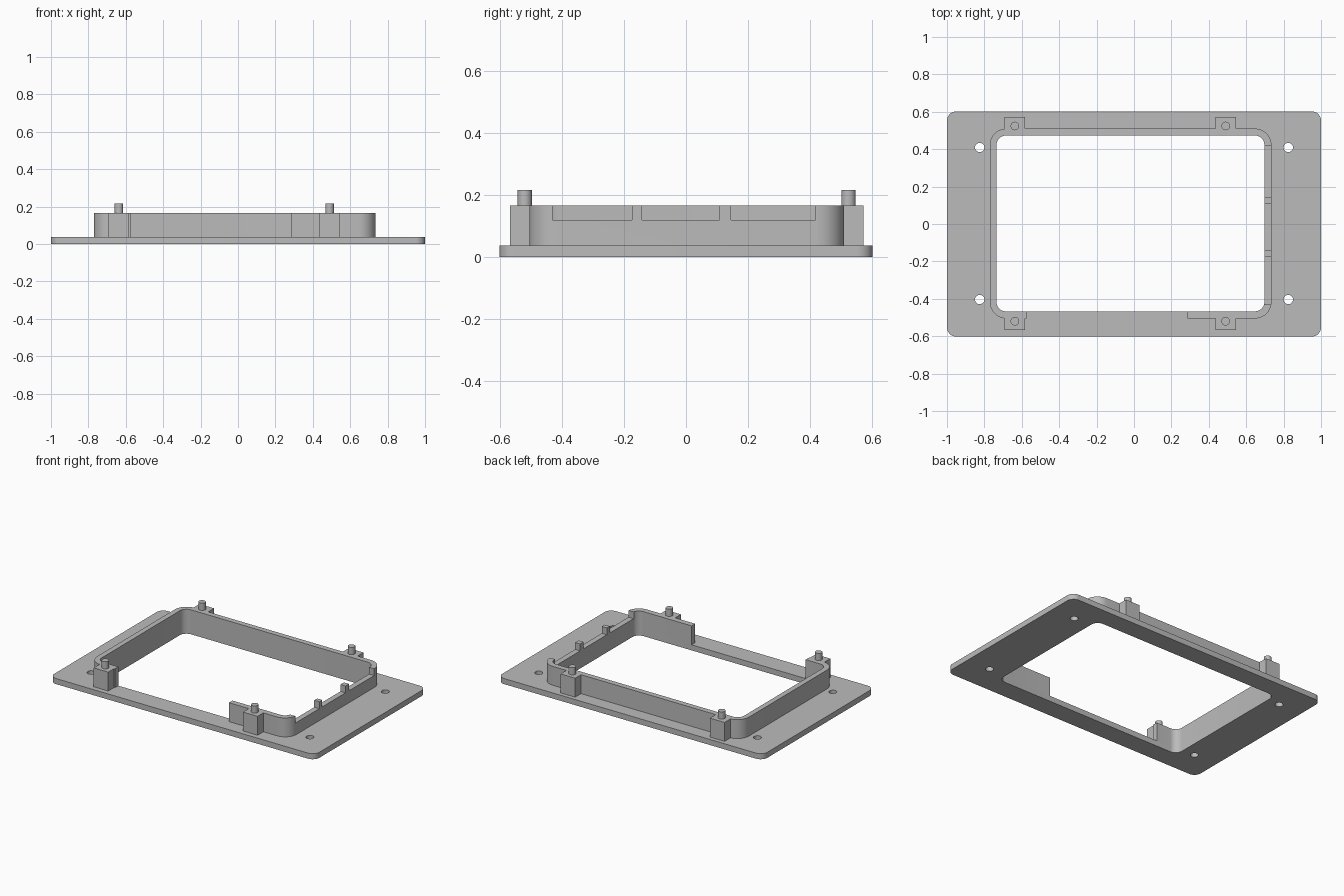
import bpy, bmesh
from math import cos, sin, pi, radians
from mathutils import Vector

cube = bpy.data.objects.get("Cube")
if cube:
    bpy.data.objects.remove(cube, do_unlink=True)

grey = bpy.data.materials.new("Mid grey")
grey.use_nodes = True
COLOUR = (0.5, 0.5, 0.5, 1)
grey.diffuse_color = COLOUR
grey.node_tree.nodes["Principled BSDF"].inputs["Base Color"].default_value = COLOUR

# Heights
PLATE_TOP, NOTCH, WALL_TOP, PIN_TOP = 0.038, 0.12, 0.167, 0.216


def rounded(x0, x1, y0, y1, r, steps=10):
    """Rounded rectangle outline, anticlockwise."""
    corners = [(x1 - r, y1 - r), (x0 + r, y1 - r), (x0 + r, y0 + r), (x1 - r, y0 + r)]
    return [(cx + r * cos(a), cy + r * sin(a))
            for q, (cx, cy) in enumerate(corners)
            for a in [(q + i / steps) * pi / 2 for i in range(steps + 1)]]


def circle(x, y, r, n=24):
    return [(x + r * cos(2 * pi * i / n), y + r * sin(2 * pi * i / n)) for i in range(n)]


def rect(x0, x1, y0, y1):
    return [(x0, y0), (x1, y0), (x1, y1), (x0, y1)]


def prism(name, outlines, z0, z1):
    """Extrude an outline, with any further outlines as holes."""
    bm = bmesh.new()
    edges = []
    for outline in outlines:
        vs = [bm.verts.new((x, y, z0)) for x, y in outline]
        edges += [bm.edges.new((a, b)) for a, b in zip(vs, vs[1:] + vs[:1])]
    bmesh.ops.triangle_fill(bm, edges=edges, use_beauty=True)
    ext = bmesh.ops.extrude_face_region(bm, geom=bm.faces[:])
    top = [v for v in ext["geom"] if isinstance(v, bmesh.types.BMVert)]
    bmesh.ops.translate(bm, verts=top, vec=Vector((0, 0, z1 - z0)))
    bmesh.ops.recalc_face_normals(bm, faces=bm.faces[:])
    mesh = bpy.data.meshes.new(name)
    bm.to_mesh(mesh)
    bm.free()
    mesh.materials.append(grey)
    ob = bpy.data.objects.new(name, mesh)
    bpy.context.collection.objects.link(ob)
    return ob


def activate(ob):
    bpy.ops.object.select_all(action='DESELECT')
    ob.select_set(True)
    bpy.context.view_layer.objects.active = ob


def combine(target, tool, operation):
    activate(target)
    mod = target.modifiers.new(operation.title(), 'BOOLEAN')
    mod.operation, mod.object, mod.solver = operation, tool, 'EXACT'
    bpy.ops.object.modifier_apply(modifier=mod.name)
    bpy.data.objects.remove(tool, do_unlink=True)


# Base plate with its window and four screw holes
window = rounded(-0.735, 0.697, -0.467, 0.473, 0.05)
screws = [circle(x, y, 0.025) for x in (-0.825, 0.825) for y in (-0.404, 0.409)]
plate = prism("base_plate", [rounded(-1, 1, -0.602, 0.602, 0.05), window] + screws, 0, PLATE_TOP)

# Raised wall around the window
wall = prism("raised_wall", [rounded(-0.771, 0.735, -0.505, 0.51, 0.088), window],
             PLATE_TOP, WALL_TOP)

# Opening in the front of the wall
combine(wall, prism("front_cutter", [rect(-0.576, 0.285, -0.6, -0.4)], 0, 0.3), 'DIFFERENCE')

# Three shallow notches in the left wall
for y0, y1 in ((-0.43, -0.174), (-0.142, 0.108), (0.145, 0.417)):
    combine(wall, prism("notch_cutter", [rect(0.66, 0.8, y0, y1)], NOTCH, 0.3), 'DIFFERENCE')

# Square bosses on the outside of the wall, each with a locating pin
pins = []
for side, x in (("right", -0.637), ("left", 0.49)):
    for end, y0, y1, py in (("front", -0.567, -0.49, -0.52), ("back", 0.495, 0.573, 0.524)):
        boss = prism("boss", [rect(x - 0.055, x + 0.055, y0, y1)], PLATE_TOP, WALL_TOP)
        combine(wall, boss, 'UNION')
        pins.append(prism(f"pin_{end}_{side}", [circle(x, py, 0.023)], WALL_TOP, PIN_TOP))

# Smooth the rounded corners and keep the edges crisp
for ob in [plate, wall] + pins:
    activate(ob)
    bpy.ops.object.shade_smooth_by_angle(angle=radians(30))
